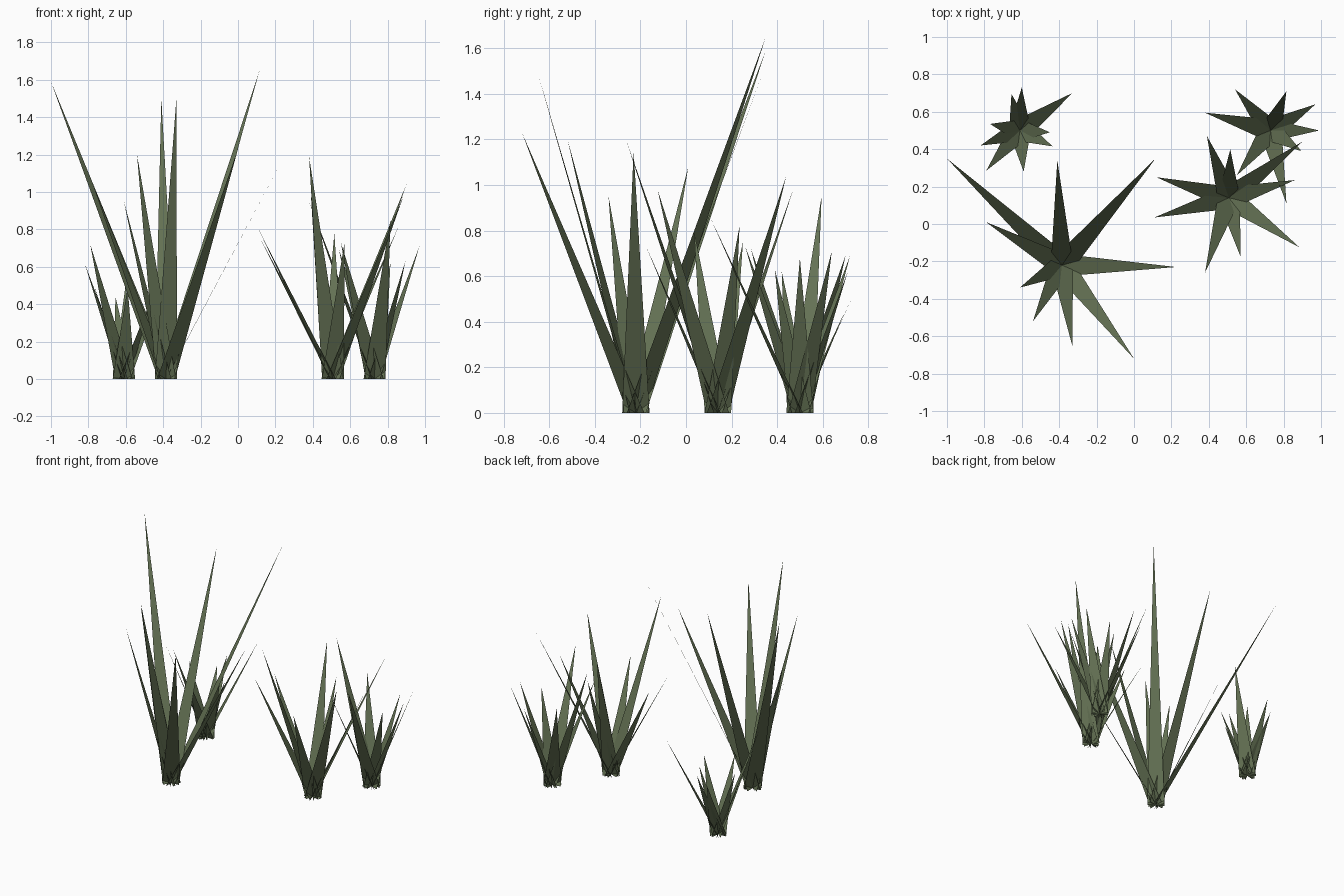
import bpy
from mathutils import Vector

BASE_WIDTH = 0.12

mat = bpy.data.materials.new("leaf_green")
mat.diffuse_color = (0.13, 0.17, 0.09, 1)


def tuft(name, center, tips):
    """Flat tapering blades fanning out of one point, each ending at a tip."""
    verts, faces = [], []
    root = Vector((center[0], center[1], 0))
    for tip in tips:
        tip = Vector(tip)
        lean = tip - root
        side = Vector((-lean.y, lean.x, 0)).normalized() * BASE_WIDTH / 2
        i = len(verts)
        # base edge, a middle edge, and the point
        mid = root.lerp(tip, 0.5)
        verts += [root - side, root + side, mid + side * 0.5, mid - side * 0.5, tip]
        faces += [(i, i + 1, i + 2, i + 3), (i + 3, i + 2, i + 4)]
    mesh = bpy.data.meshes.new(name)
    mesh.from_pydata([v[:] for v in verts], [], faces)
    mesh.materials.append(mat)
    obj = bpy.data.objects.new(name, mesh)
    bpy.context.collection.objects.link(obj)


# Tall tuft, front left
tuft("tall_grass_tuft", (-0.385, -0.22), [
    (-1.0, 0.35, 1.59), (0.115, 0.35, 1.65), (-0.41, 0.34, 1.50),
    (-0.79, 0.01, 1.08), (0.225, -0.23, 1.15), (0.0, -0.72, 1.23),
    (-0.33, -0.65, 1.49), (-0.54, -0.52, 1.20), (-0.61, -0.34, 0.95)])

# Smallest tuft, back left
tuft("small_grass_tuft", (-0.61, 0.50), [
    (-0.33, 0.70, 0.69), (-0.60, 0.73, 0.51), (-0.655, 0.695, 0.44),
    (-0.77, 0.535, 0.50), (-0.82, 0.42, 0.62), (-0.79, 0.285, 0.72),
    (-0.59, 0.28, 0.49), (-0.435, 0.415, 0.50), (-0.45, 0.49, 0.45)])

# Medium tuft, right
tuft("medium_grass_tuft", (0.507, 0.14), [
    (0.39, 0.47, 0.98), (0.515, 0.40, 0.78), (0.90, 0.44, 1.04),
    (0.86, 0.235, 0.82), (0.885, -0.125, 0.98), (0.57, -0.175, 0.73),
    (0.38, -0.26, 1.19), (0.11, 0.035, 0.80), (0.12, 0.25, 0.75)])

# Short tuft, back right
tuft("short_grass_tuft", (0.73, 0.50), [
    (0.54, 0.72, 0.69), (0.815, 0.71, 0.62), (0.97, 0.64, 0.71),
    (0.99, 0.50, 0.68), (0.895, 0.39, 0.63), (0.815, 0.11, 0.85),
    (0.55, 0.26, 0.73), (0.38, 0.595, 0.95)])
